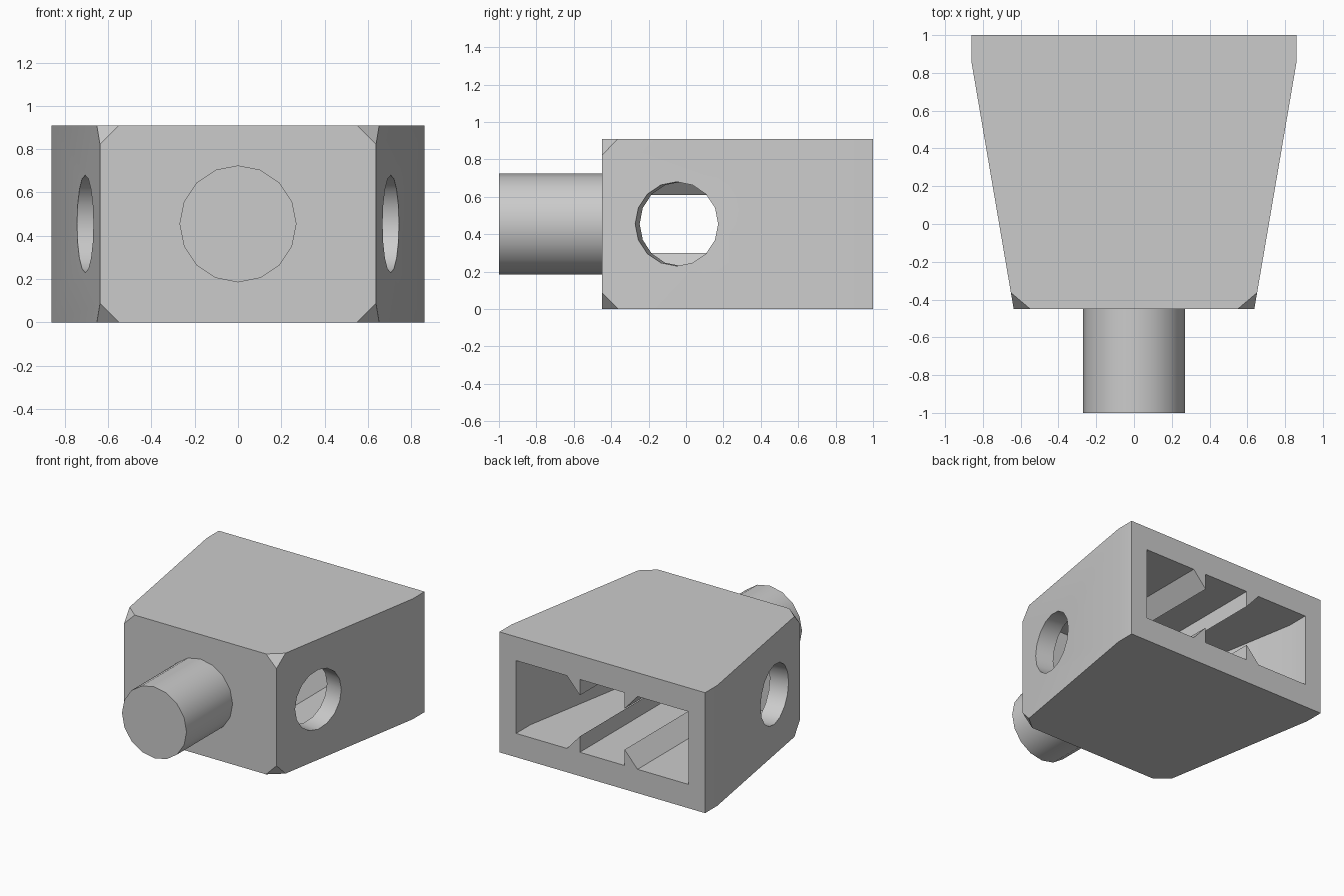
import bpy, bmesh, math
from mathutils import Matrix, Vector

if "Cube" in bpy.data.objects:
    bpy.data.objects.remove(bpy.data.objects["Cube"])

HEIGHT = 0.91
MID = HEIGHT / 2
grey = bpy.data.materials.new("light_grey")
grey.use_nodes = True
colour = (0.6, 0.6, 0.6, 1)
grey.diffuse_color = colour
grey.node_tree.nodes["Principled BSDF"].inputs["Base Color"].default_value = colour


def make_object(name, bm):
    bmesh.ops.recalc_face_normals(bm, faces=bm.faces[:])
    mesh = bpy.data.meshes.new(name)
    bm.to_mesh(mesh)
    bm.free()
    mesh.materials.append(grey)
    obj = bpy.data.objects.new(name, mesh)
    bpy.context.collection.objects.link(obj)
    return obj


def prism(name, points, offset, corner_cut=0.0):
    """Extrude a flat outline; optionally slice off its front corners."""
    bm = bmesh.new()
    face = bm.faces.new([bm.verts.new(p) for p in points])
    ext = bmesh.ops.extrude_face_region(bm, geom=[face])
    bmesh.ops.translate(bm, vec=offset, verts=[
        g for g in ext["geom"] if isinstance(g, bmesh.types.BMVert)])
    # extrusion can leave the starting face pointing inward
    bmesh.ops.recalc_face_normals(bm, faces=bm.faces[:])
    if corner_cut:
        front = min(v.co.y for v in bm.verts)
        corners = [v for v in bm.verts if v.co.y < front + 0.01]
        bmesh.ops.bevel(bm, geom=corners, offset=corner_cut,
                        segments=1, affect='VERTICES')
    return make_object(name, bm)


def cylinder(name, radius, depth, centre, axis):
    bm = bmesh.new()
    turn = Vector(axis).to_track_quat('Z', 'Y').to_matrix().to_4x4()
    bmesh.ops.create_cone(bm, cap_ends=True, segments=16, radius1=radius,
                          radius2=radius, depth=depth,
                          matrix=Matrix.Translation(centre) @ turn)
    return make_object(name, bm)


def cut(target, cutter):
    mod = target.modifiers.new("cut", 'BOOLEAN')
    mod.operation = 'DIFFERENCE'
    mod.solver = 'EXACT'
    mod.object = cutter
    bpy.context.view_layer.update()
    result = bpy.data.meshes.new_from_object(
        target.evaluated_get(bpy.context.evaluated_depsgraph_get()))
    target.modifiers.clear()
    target.data = result
    bpy.data.objects.remove(cutter)


def mirrored(half, z):
    """Close a right-hand plan outline across x = 0."""
    return [(x, y, z) for x, y in half] + [(-x, y, z) for x, y in reversed(half)]


# Tapered housing with sliced front corners
housing = prism("housing", mirrored([(0.637, -0.45), (0.86, 0.855), (0.86, 1)], 0),
                (0, 0, HEIGHT), corner_cut=0.088)

# Rear pocket, with triangular guide rails left standing on floor and ceiling
wall = 0.18
pocket = prism("pocket_cutter",
               mirrored([(0.524, -0.27), (0.72, 0.83), (0.72, 1.1)], wall),
               (0, 0, HEIGHT - 2 * wall))
for side in (-1, 1):
    for up in (-1, 1):
        base = MID - up * (MID - wall + 0.02)
        tip = MID - up * 0.155
        rail = prism("rail_cutter",
                     [(side * 0.187, -0.5, base), (side * 0.187, -0.5, tip),
                      (side * 0.295, -0.5, MID - up * (MID - wall)),
                      (side * 0.295, -0.5, base)], (0, 2, 0))
        cut(pocket, rail)
cut(housing, pocket)

# Round holes square to the slanted side walls
for side in (-1, 1):
    normal = Vector((side * 1.305, -0.223, 0)).normalized()
    centre = Vector((side * 0.706, -0.05, MID))
    cut(housing, cylinder("hole_cutter", 0.225, 0.4, centre, normal))

# Front peg
peg = cylinder("peg", 0.27, 0.6, (0, -0.7, MID), (0, -1, 0))

for obj in (housing, peg):
    bpy.ops.object.select_all(action='DESELECT')
    obj.select_set(True)
    bpy.context.view_layer.objects.active = obj
    bpy.ops.object.shade_smooth_by_angle(angle=math.radians(30))
